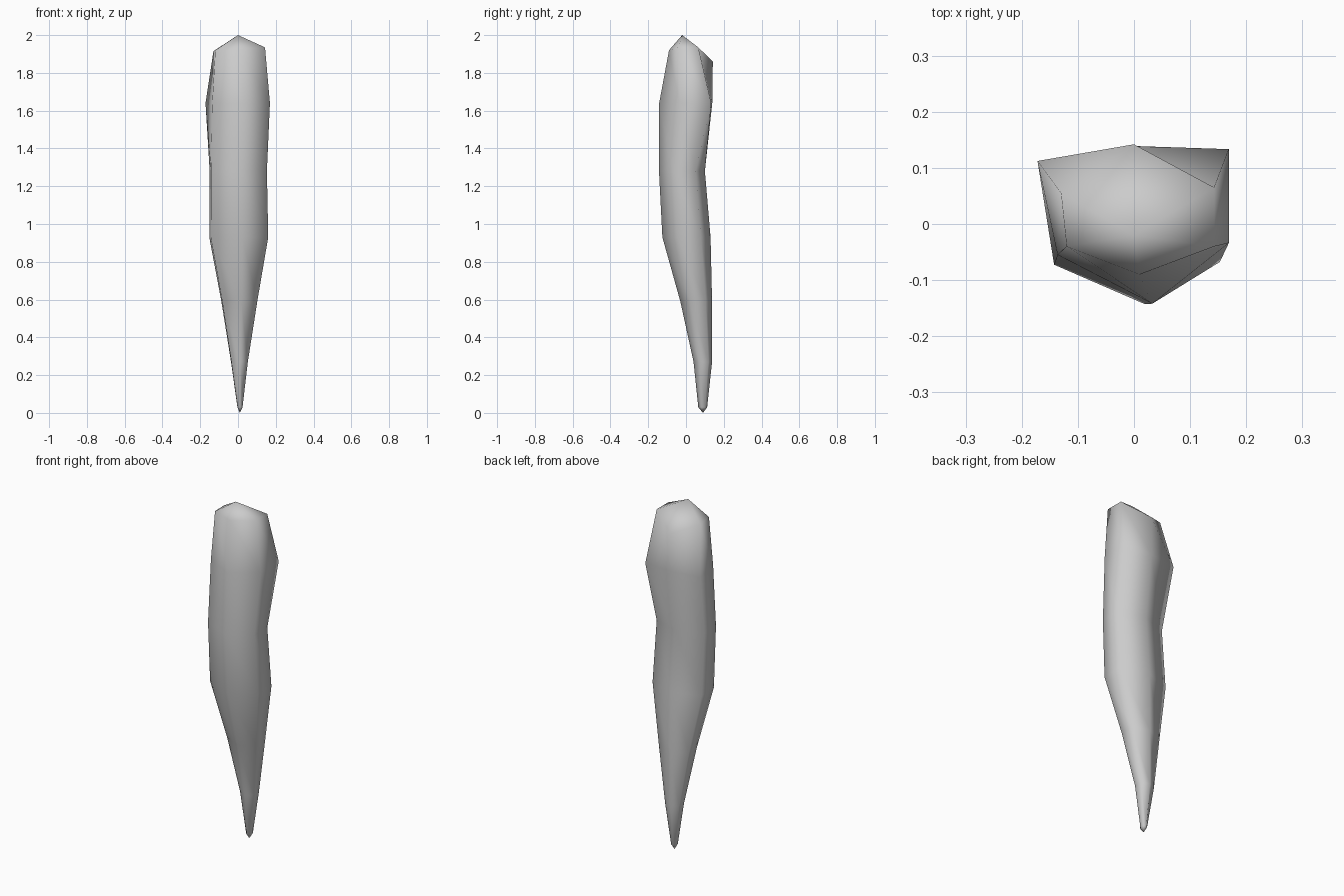
import bpy, bmesh

if "Cube" in bpy.data.objects:
    bpy.data.objects.remove(bpy.data.objects["Cube"])

# six-sided outlines (unit x, unit y): back left, back, back right, front right, front, front left
ROUND = [(-1, .55), (0, 1), (1, .6), (1, -.38), (.12, -1), (-.95, -.42)]
WIDE = [(-1, .81), (0, 1), (1, .96), (1, -.23), (.2, -1), (-.79, -.38)]

# rings from tip to top: z, x min, x max, y min, y max, outline
RINGS = [
    (.03, -.003, .024, .065, .112, ROUND),
    (.27, -.037, .052, .04, .138, ROUND),
    (.59, -.088, .102, -.03, .138, ROUND),
    (.93, -.152, .16, -.125, .13, ROUND),
    (1.28, -.15, .153, -.143, .10, ROUND),
    (1.64, -.172, .169, -.142, .139, WIDE),
]

bm = bmesh.new()
rings = []
for z, x0, x1, y0, y1, outline in RINGS:
    rings.append([bm.verts.new(((x0 + x1) / 2 + u * (x1 - x0) / 2,
                                (y0 + y1) / 2 + v * (y1 - y0) / 2, z))
                  for u, v in outline])

# uneven shoulder ring
rings.append([bm.verts.new(p) for p in [
    (-.13, .055, 1.915), (0, .142, 1.86), (.143, .065, 1.935),
    (.143, -.04, 1.935), (.01, -.09, 1.92), (-.12, -.04, 1.92)]])

# side faces
for a, b in zip(rings, rings[1:]):
    for i in range(6):
        j = (i + 1) % 6
        bm.faces.new((a[i], a[j], b[j], b[i]))

# pointed caps at both ends
for ring, point in ((rings[-1], (0, -.02, 2)), (rings[0], (.01, .09, 0))):
    apex = bm.verts.new(point)
    for i in range(6):
        bm.faces.new((ring[i], ring[(i + 1) % 6], apex))

bmesh.ops.recalc_face_normals(bm, faces=bm.faces)
for f in bm.faces:
    f.smooth = True
mesh = bpy.data.meshes.new("tapered_horn")
bm.to_mesh(mesh)
bm.free()
horn = bpy.data.objects.new("tapered_horn", mesh)
bpy.context.collection.objects.link(horn)
